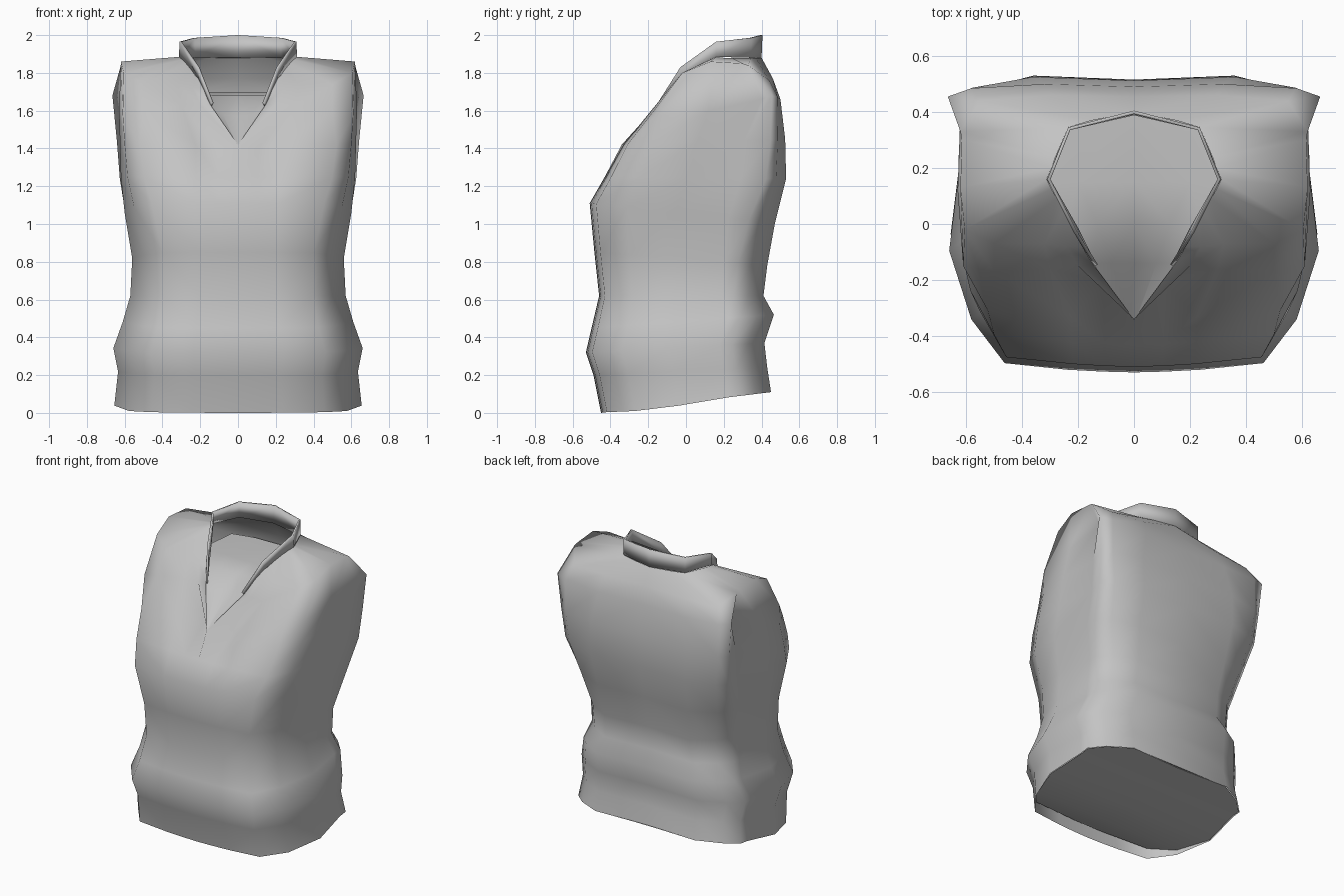
import bpy

# Single cloth colour
cloth = bpy.data.materials.new("grey_cloth")
cloth.diffuse_color = (0.55, 0.55, 0.55, 1)


def half_part(name, verts, faces, thickness=0):
    """Make the right half of a part and mirror it across x."""
    mesh = bpy.data.meshes.new(name)
    mesh.from_pydata(verts, [], faces)
    mesh.materials.append(cloth)
    for p in mesh.polygons:
        p.use_smooth = True
    ob = bpy.data.objects.new(name, mesh)
    bpy.context.collection.objects.link(ob)
    mirror = ob.modifiers.new("mirror", 'MIRROR')
    mirror.use_clip = True
    mirror.merge_threshold = 0.001
    if thickness:
        solid = ob.modifiers.new("thickness", 'SOLIDIFY')
        solid.thickness = thickness
    return ob


def loft(rows):
    """Bridge rows of equal length with quads."""
    n = len(rows[0])
    verts = [p for row in rows for p in row]
    faces = [(r * n + c, r * n + c + 1, (r + 1) * n + c + 1, (r + 1) * n + c)
             for r in range(len(rows) - 1) for c in range(n - 1)]
    return verts, faces


# Half section: (width fraction, depth fraction) from front centre to back centre
SECTION = [(0, 0), (.17, .003), (.36, .01), (.70, .035), (.88, .2), (1, .46),
           (.95, .75), (.95, .82), (.82, .91), (.58, 1), (0, .985)]
# Corner shifts that square off the chest and the back panel
WIDER = {3: .15, 4: .09, 7: .085, 8: .12}
DEEPER = {7: .10, 8: .05}


def section(zf, zb, yf, yb, w, q):
    return [((fx + WIDER.get(i, 0) * q) * w,
             yf + (yb - yf) * (t + DEEPER.get(i, 0) * q),
             zf + (zb - zf) * t) for i, (fx, t) in enumerate(SECTION)]


# Torso levels: front z, back z, front y, back y, half width, squareness
levels = [
    (0.00, 0.11, -.45, .45, .655, 0),
    (0.20, 0.24, -.49, .43, .635, 0),
    (0.32, 0.37, -.53, .415, .66, 0),
    (0.45, 0.52, -.50, .465, .61, 0),
    (0.62, 0.62, -.46, .41, .57, 0),
    (0.85, 0.78, -.485, .43, .56, .1),
    (1.11, 1.00, -.51, .47, .60, .4),
    (1.25, 1.24, -.43, .53, .62, .7),
    (1.42, 1.45, -.34, .525, .625, .9),
]
rows = [section(*lv) for lv in levels]
for i in (4, 5):                       # hem dips slightly at the sides
    px, py, pz = rows[0][i]
    rows[0][i] = (px, py, pz - .012)

# Dent beside the central front ridge
rows[8][1] = (.11, -.21, 1.40)

# Upper chest, opening in a V at the front
rows.append([(.145, -.145, 1.63), (.20, -.15, 1.63), (.30, -.16, 1.63), (.50, -.17, 1.60),
             (.61, -.15, 1.57), (.63, .12, 1.60), (.62, .40, 1.66), (.665, .455, 1.68),
             (.58, .485, 1.67), (.32, .50, 1.66), (0, .49, 1.66)])
# Shoulder line
rows.append([(.18, -.08, 1.715), (.24, -.08, 1.72), (.32, -.07, 1.74), (.50, -.07, 1.74),
             (.605, -.02, 1.80), (.62, .13, 1.86), (.615, .30, 1.85), (.62, .33, 1.84),
             (.55, .44, 1.76), (.30, .46, 1.77), (0, .455, 1.77)])
# Neck edge
rows.append([(.21, -.02, 1.77), (.225, 0, 1.785), (.25, .045, 1.82), (.275, .09, 1.85),
             (.295, .125, 1.87), (.312, .16, 1.885), (.295, .20, 1.88), (.28, .24, 1.88),
             (.235, .345, 1.88), (.15, .37, 1.88), (0, .40, 1.88)])
half_part("vest_body", *loft(rows))

# Underside panel, meeting the hem at the back and raised at the front
lift = [.08, .08, .08, .07, .03]
under = [(px * .99, py * .99, pz + (lift[i] if i < len(lift) else .002))
         for i, (px, py, pz) in enumerate(rows[0])]
spine = [(0, py, pz) for _, py, pz in under]
half_part("underside", *loft([under[1:-1], spine[1:-1]]))

# Neck floor, sloping forward into the V
floor = [
    [(0, .47, 1.70), (.20, .465, 1.70), (.35, .43, 1.70)],
    [(0, .15, 1.70), (.20, .15, 1.70), (.38, .15, 1.70)],
    [(0, 0, 1.68), (.13, 0, 1.68), (.25, -.04, 1.70)],
    [(0, -.14, 1.57), (.08, -.14, 1.58), (.148, -.14, 1.62)],
    [(0, -.338, 1.42), (.008, -.335, 1.425), (.015, -.325, 1.435)],
]
half_part("neck_floor", *loft(floor))

# Standing collar, tapering into the V
low = [(.15, -.14, 1.625), (.21, -.02, 1.77), (.312, .16, 1.885),
       (.235, .345, 1.88), (0, .40, 1.88)]
high = [(.14, -.15, 1.64), (.215, -.03, 1.83), (.31, .16, 1.965),
        (.235, .345, 1.985), (0, .405, 2.0)]
half_part("collar", *loft([low, high]), thickness=.012)
